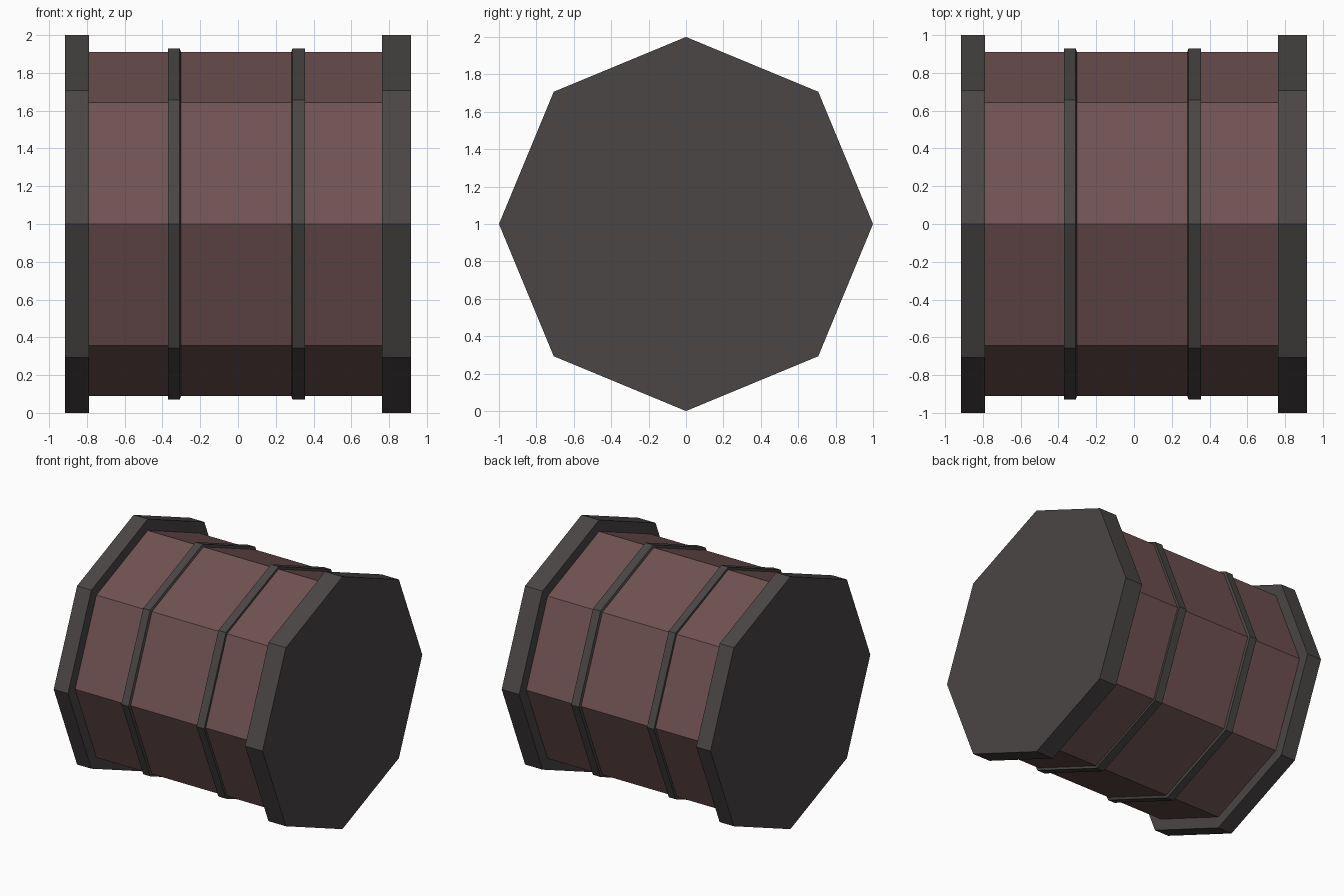
import bpy, bmesh, math

if "Cube" in bpy.data.objects:
    bpy.data.objects.remove(bpy.data.objects["Cube"])

SIDES = 8
AXIS_Z = 1.0


def material(name, srgb):
    m = bpy.data.materials.new(name)
    lin = [((c / 255 + 0.055) / 1.055) ** 2.4 for c in srgb]
    m.diffuse_color = (*lin, 1)
    m.use_nodes = True
    m.node_tree.nodes["Principled BSDF"].inputs["Base Color"].default_value = m.diffuse_color
    return m


wood = material("dark red wood", (112, 82, 82))
iron = material("dark iron", (74, 70, 69))


def drum(name, profile, mat):
    """Octagonal solid along X from (x, radius) points, corners up and sideways."""
    bm = bmesh.new()
    rings = []
    for x, r in profile:
        ring = []
        for i in range(SIDES):
            a = math.tau * i / SIDES
            ring.append(bm.verts.new((x, r * math.cos(a), AXIS_Z + r * math.sin(a))))
        rings.append(ring)
    for a, b in zip(rings, rings[1:]):
        for i in range(SIDES):
            j = (i + 1) % SIDES
            bm.faces.new((a[i], a[j], b[j], b[i]))
    bm.faces.new(rings[0])
    bm.faces.new(rings[-1])
    bmesh.ops.recalc_face_normals(bm, faces=bm.faces)
    me = bpy.data.meshes.new(name)
    bm.to_mesh(me)
    bm.free()
    me.materials.append(mat)
    ob = bpy.data.objects.new(name, me)
    bpy.context.collection.objects.link(ob)
    return ob


# Wooden body
drum("barrel_body", [(-0.80, 0.91), (0.77, 0.91)], wood)

# Thick iron end caps
drum("left_cap", [(-0.915, 1.0), (-0.79, 1.0)], iron)
drum("right_cap", [(0.762, 1.0), (0.915, 1.0)], iron)

# Thin hoops, chamfered on the side facing the middle
drum("left_hoop", [(-0.37, 0.93), (-0.309, 0.93), (-0.303, 0.912)], iron)
drum("right_hoop", [(0.282, 0.912), (0.288, 0.93), (0.355, 0.93)], iron)
